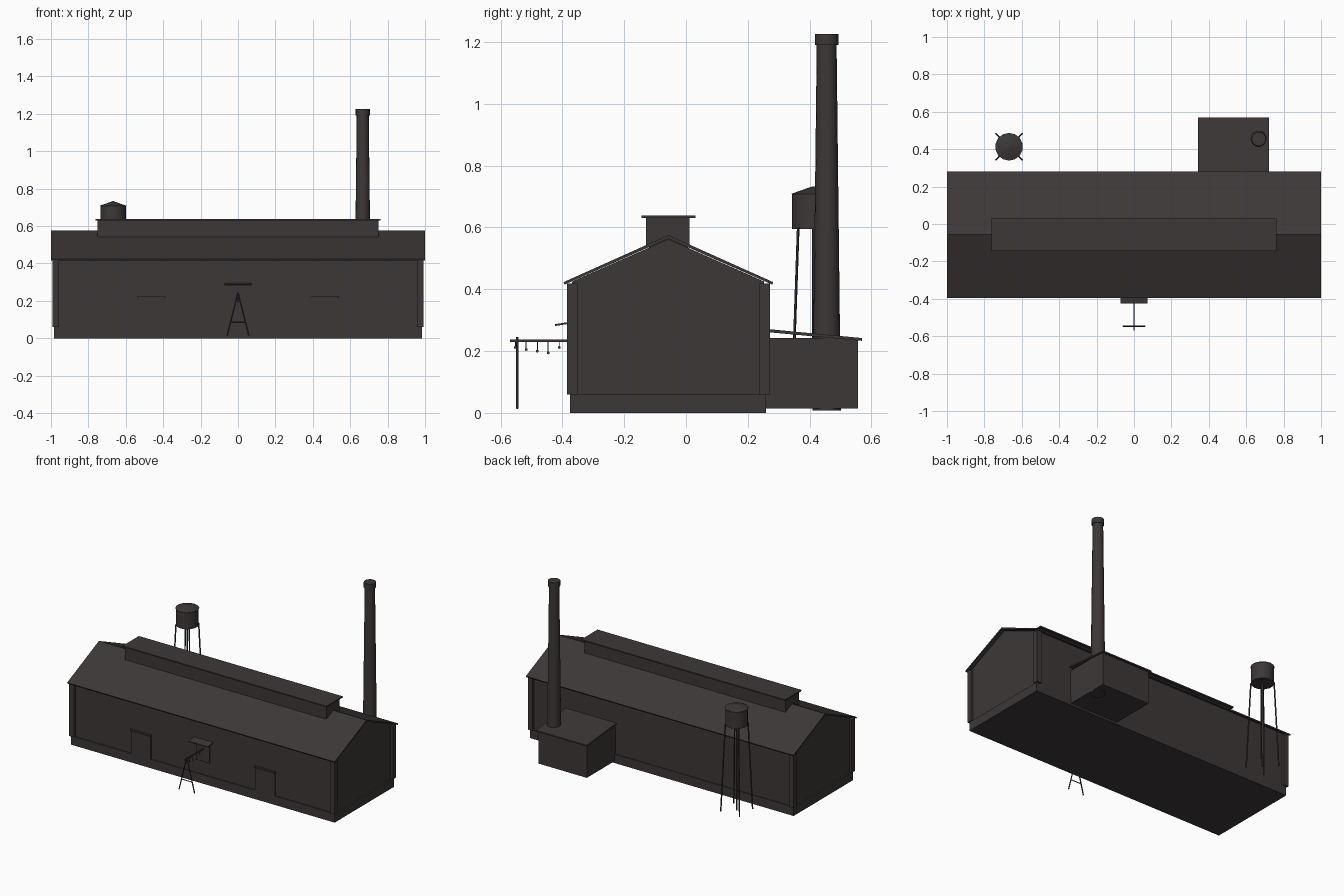
import bpy, bmesh, math
from mathutils import Vector

if "Cube" in bpy.data.objects:
    bpy.data.objects.remove(bpy.data.objects["Cube"])

soot = bpy.data.materials.new("soot_brown")
soot.diffuse_color = (0.046, 0.039, 0.038, 1)
soot.use_nodes = True
soot.node_tree.nodes["Principled BSDF"].inputs["Base Color"].default_value = soot.diffuse_color


def finish(name, bm, smooth=False):
    bmesh.ops.recalc_face_normals(bm, faces=bm.faces[:])
    me = bpy.data.meshes.new(name)
    bm.to_mesh(me)
    bm.free()
    ob = bpy.data.objects.new(name, me)
    bpy.context.collection.objects.link(ob)
    me.materials.append(soot)
    if smooth:
        bpy.context.view_layer.objects.active = ob
        ob.select_set(True)
        bpy.ops.object.shade_smooth_by_angle(angle=math.radians(40))
        ob.select_set(False)
    return ob


def box(name, x0, x1, y0, y1, z0, z1):
    return prism(name, [(y0, z0), (y1, z0), (y1, z1), (y0, z1)], x0, x1)


def prism(name, yz, x0, x1):
    """Extrude a y-z outline along x."""
    bm = bmesh.new()
    face = bm.faces.new([bm.verts.new((x0, y, z)) for y, z in yz])
    ext = bmesh.ops.extrude_face_region(bm, geom=[face])
    verts = [g for g in ext["geom"] if isinstance(g, bmesh.types.BMVert)]
    bmesh.ops.translate(bm, verts=verts, vec=(x1 - x0, 0, 0))
    return finish(name, bm)


def rod(name, a, b, r0, r1=None, sides=6):
    """Round bar or cone from point a to point b."""
    a, b = Vector(a), Vector(b)
    bm = bmesh.new()
    bmesh.ops.create_cone(bm, cap_ends=True, segments=sides, radius1=r0,
                          radius2=r0 if r1 is None else r1, depth=(b - a).length)
    m = (b - a).to_track_quat('Z', 'Y').to_matrix().to_4x4()
    m.translation = (a + b) / 2
    bmesh.ops.transform(bm, matrix=m, verts=bm.verts[:])
    return finish(name, bm, sides > 6)


# Main hall: plinth, walls with gables, corner pilasters
MID = -0.057
box("plinth", -0.985, 0.985, -0.375, 0.258, 0, 0.06)
prism("hall_walls", [(-0.368, 0.06), (0.252, 0.06), (0.252, 0.425),
                     (MID, 0.562), (-0.368, 0.425)], -0.975, 0.975)
for sx in (-1, 1):
    for sy in (-1, 1):
        x, y = sx * 0.975, MID + sy * 0.311
        box("corner_pilaster", x - 0.017, x + 0.017, y - 0.017, y + 0.017, 0.06, 0.418)

# Two-slope roof slab
prism("hall_roof", [(-0.396, 0.423), (MID, 0.575), (0.282, 0.423),
                    (0.279, 0.415), (MID, 0.564), (-0.393, 0.415)], -1, 1)

# Ridge monitor
box("monitor_walls", -0.752, 0.752, -0.13, 0.012, 0.535, 0.632)
box("monitor_roof", -0.762, 0.762, -0.144, 0.03, 0.631, 0.639)

# Rear boiler house with lean-to roof and chimney
box("boiler_house", 0.352, 0.713, 0.25, 0.556, 0.014, 0.243)
prism("boiler_roof", [(0.255, 0.262), (0.57, 0.233), (0.57, 0.242), (0.255, 0.272)],
      0.342, 0.722)
CX, CY = 0.667, 0.455
rod("chimney_shaft", (CX, CY, 0.008), (CX, CY, 1.2), 0.046, 0.032, 16)
rod("chimney_cap", (CX, CY, 1.19), (CX, CY, 1.225), 0.038, sides=16)

# Water tower
TX, TY = -0.668, 0.413
rod("water_tank", (TX, TY, 0.595), (TX, TY, 0.71), 0.07, sides=14)
rod("tank_roof", (TX, TY, 0.708), (TX, TY, 0.733), 0.074, 0.003, 14)
rod("tank_pipe", (TX, TY, 0.015), (TX, TY, 0.6), 0.005)
for sx in (-1, 1):
    for sy in (-1, 1):
        rod("tank_leg", (TX + sx * 0.07, TY + sy * 0.07, 0.015),
            (TX + sx * 0.05, TY + sy * 0.05, 0.6), 0.0045)

# Front doors with lintels
for s in (-1, 1):
    x = s * 0.464
    box("side_door", x - 0.074, x + 0.074, -0.375, -0.366, 0.06, 0.216)
    box("door_lintel", x - 0.076, x + 0.076, -0.382, -0.366, 0.214, 0.224)

# Loading hatch with sloping awning
box("loading_hatch", -0.05, 0.05, -0.375, -0.366, 0.15, 0.268)
prism("hatch_awning", [(-0.424, 0.281), (-0.366, 0.29), (-0.366, 0.296), (-0.424, 0.287)],
      -0.072, 0.072)

# Overhead rail on an A-frame, with hanging hooks
box("hoist_rail", -0.004, 0.004, -0.57, -0.366, 0.229, 0.238)
for s in (-1, 1):
    rod("frame_leg", (s * 0.058, -0.546, 0.014), (0, -0.546, 0.245), 0.004)
rod("frame_tie", (-0.04, -0.546, 0.086), (0.04, -0.546, 0.086), 0.003)
for y, z in ((-0.552, 0.212), (-0.517, 0.205), (-0.481, 0.2), (-0.446, 0.194), (-0.41, 0.212)):
    rod("hook_chain", (0, y, z), (0, y, 0.232), 0.0015, sides=4)
    rod("hook", (-0.003, y, z), (0.003, y, z), 0.005)
